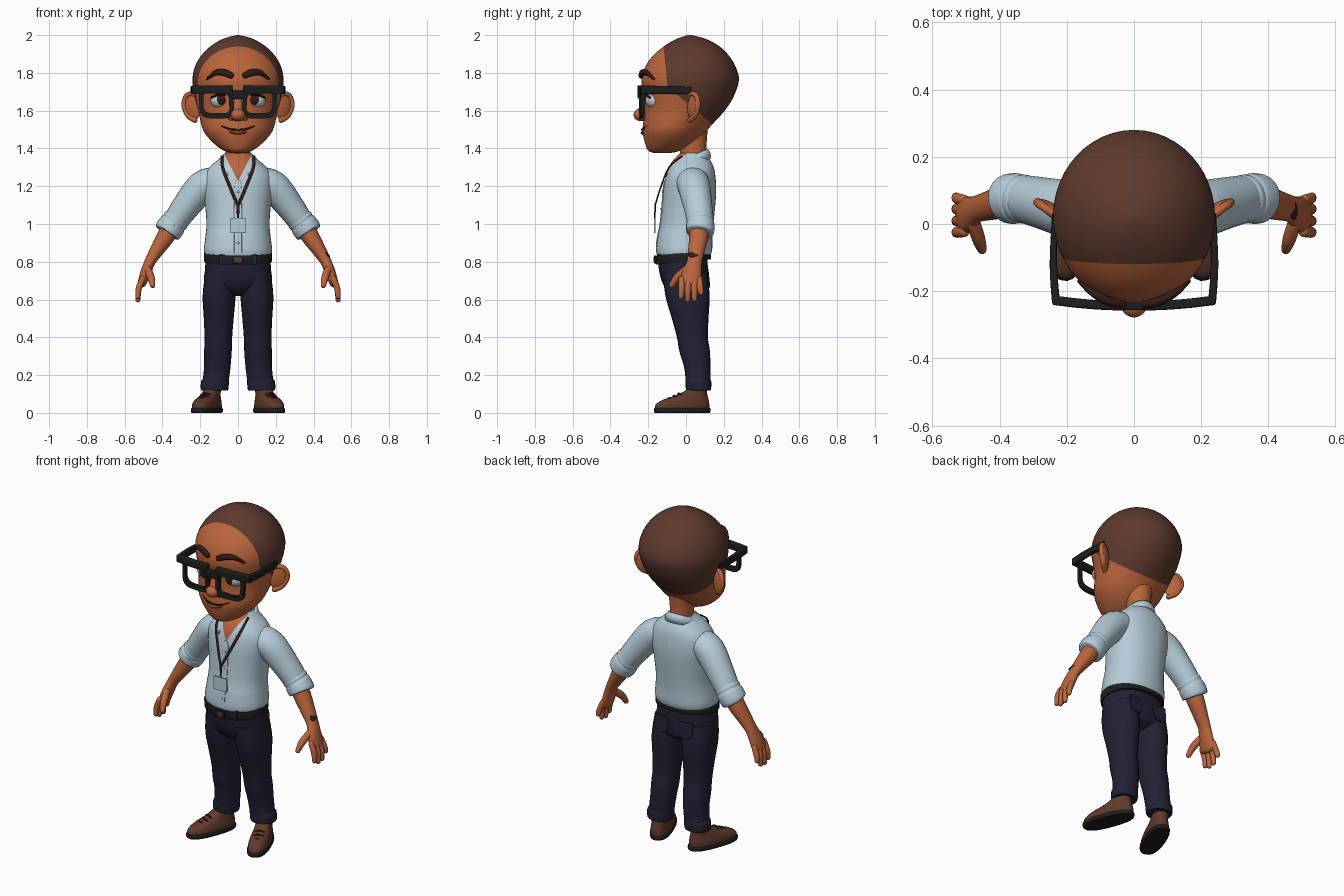
import bpy, bmesh, math
from mathutils import Vector, Matrix

if "Cube" in bpy.data.objects:
    bpy.data.objects.remove(bpy.data.objects["Cube"])


def material(name, rgb):
    m = bpy.data.materials.new(name)
    m.use_nodes = True
    m.diffuse_color = (*rgb, 1)
    bsdf = m.node_tree.nodes["Principled BSDF"]
    bsdf.inputs["Base Color"].default_value = (*rgb, 1)
    bsdf.inputs["Roughness"].default_value = 0.7
    return m


SKIN = material("skin", (.5, .13, .045))
HAIR = material("cropped hair", (.11, .042, .027))
SHIRT = material("pale blue cloth", (.47, .61, .70))
NAVY = material("navy denim", (.016, .015, .036))
LEATHER = material("brown leather", (.115, .043, .024))
BLACK = material("black", (.012, .013, .013))
BROW = material("dark brown", (.03, .011, .009))
WHITE = material("eye white", (.55, .6, .62))
LIP = material("lip", (.3, .07, .03))


def finish(name, bm, mats, mirror=False):
    bmesh.ops.recalc_face_normals(bm, faces=bm.faces)
    me = bpy.data.meshes.new(name)
    bm.to_mesh(me)
    bm.free()
    ob = bpy.data.objects.new(name, me)
    bpy.context.collection.objects.link(ob)
    for m in mats:
        me.materials.append(m)
    if mirror:
        ob.modifiers.new("mirror", 'MIRROR')
    bpy.ops.object.select_all(action='DESELECT')
    ob.select_set(True)
    bpy.context.view_layer.objects.active = ob
    bpy.ops.object.shade_smooth_by_angle(angle=math.radians(42))
    return ob


def spline(pts, steps):
    # Catmull-Rom through points of any dimension
    out = []
    for i in range(len(pts) - 1):
        a, b, c, d = (pts[max(i - 1, 0)], pts[i], pts[i + 1], pts[min(i + 2, len(pts) - 1)])
        for s in range(steps):
            t = s / steps
            out.append([.5 * (2 * q + (r - p) * t + (2 * p - 5 * q + 4 * r - w) * t * t
                              + (3 * q - p - 3 * r + w) * t ** 3) for p, q, r, w in zip(a, b, c, d)])
    return out + [list(pts[-1])]


def power(v, n):
    return math.copysign(abs(v) ** (2 / n), v)


def loft(name, pts, mats, sides=24, steps=4, flat=False, n=2, mirror=False,
         rounded=False, ref=(0, 1, 0), place=None):
    # points are x, y, z, radius across, radius along ref
    rows = spline(pts, steps)
    if rounded:
        for end, inner in ((0, 1), (-1, -2)):
            e = rows[end]
            d = (Vector(e[:3]) - Vector(rows[inner][:3])).normalized()
            r = min(e[3:])
            extra = [[*(Vector(e[:3]) + d * r * f), e[3] * g, e[4] * g]
                     for f, g in ((.5, .87), (.85, .53), (1, .05))]
            rows = extra[::-1] + rows if end == 0 else rows + extra
    bm = bmesh.new()
    loops = []
    for i, row in enumerate(rows):
        t = Vector(rows[min(i + 1, len(rows) - 1)][:3]) - Vector(rows[max(i - 1, 0)][:3])
        t = Vector((0, 0, 1)) if flat else t.normalized()
        v = Vector(ref)
        v = (v - t * v.dot(t)).normalized()
        u = t.cross(v)
        ring = []
        for k in range(sides):
            a = math.tau * k / sides
            ring.append(bm.verts.new(Vector(row[:3]) + u * row[3] * power(math.cos(a), n)
                                     + v * row[4] * power(math.sin(a), n)))
        loops.append(ring)
    for p, q in zip(loops, loops[1:]):
        for k in range(sides):
            bm.faces.new((p[k], p[k - 1], q[k - 1], q[k]))
    bm.faces.new(loops[0])
    bm.faces.new(loops[-1])
    if place:
        bm.transform(place)
    return finish(name, bm, mats, mirror)


def body(name, rings, mats, **kw):
    # rings are z, half width, front y, back y
    pts = [(0, (f + b) / 2, z, w, (b - f) / 2) for z, w, f, b in rings]
    return loft(name, pts, mats, flat=True, **kw)


def ball(name, loc, size, mats, turn=0, axis='Z', mirror=True):
    bm = bmesh.new()
    bmesh.ops.create_uvsphere(bm, u_segments=24, v_segments=16, radius=1)
    bm.transform(Matrix.Translation(loc) @ Matrix.Rotation(turn, 4, axis) @ Matrix.Diagonal((*size, 1)))
    return finish(name, bm, mats, mirror)


def box(name, loc, size, mat, mirror=False):
    bm = bmesh.new()
    bmesh.ops.create_cube(bm, size=1, matrix=Matrix.Translation(loc) @ Matrix.Diagonal((*size, 1)))
    return finish(name, bm, [mat], mirror)


def paint(ob, planes, index):
    # cut along planes, then colour what lies in front of all of them
    bm = bmesh.new()
    bm.from_mesh(ob.data)
    for co, no in planes:
        bmesh.ops.bisect_plane(bm, geom=bm.verts[:] + bm.edges[:] + bm.faces[:], plane_co=co, plane_no=no)
    for f in bm.faces:
        c = f.calc_center_median()
        if all((c - Vector(co)).dot(Vector(no)) > 0 for co, no in planes):
            f.material_index = index
    bm.to_mesh(ob.data)
    bm.free()


# Head with cropped hair
head = body("head", [
    (1.376, .03, -.17, -.08), (1.388, .075, -.2, -.03), (1.42, .12, -.215, .03), (1.46, .16, -.225, .08),
    (1.5, .186, -.23, .115), (1.55, .2, -.225, .16), (1.6, .21, -.22, .205), (1.67, .228, -.222, .25),
    (1.76, .241, -.237, .28), (1.83, .229, -.217, .264), (1.89, .196, -.176, .228),
    (1.94, .147, -.118, .178), (1.98, .08, -.05, .105), (2, .008, .01, .03)], [SKIN, HAIR], sides=48)
paint(head, [((0, -.12, 1.95), (0, 1, .1)), ((0, -.09, 1.72), (0, 1, 1.2))], 1)
loft("neck", [(0, .04, 1.28, .062, .07), (0, .037, 1.42, .066, .072), (0, .03, 1.5, .08, .085)], [SKIN], flat=True)

# Face
ball("nose", (0, -.236, 1.578), (.04, .042, .034), [SKIN], mirror=False)
loft("nose_bridge", [(0, -.205, 1.68, .02, .02), (0, -.235, 1.59, .026, .022)], [SKIN], rounded=True)
ball("nostril", (.034, -.224, 1.568), (.022, .026, .021), [SKIN])
eye = ball("eye", (.093, -.166, 1.655), (.054, .05, .044), [WHITE, SKIN])
paint(eye, [((0, 0, 1.684), (0, 0, 1))], 1)
ball("iris", (.09, -.2, 1.657), (.028, .019, .029), [BROW])
loft("upper_lash", [(.042, -.196, 1.672, .005, .005), (.09, -.215, 1.688, .007, .007),
                    (.142, -.19, 1.668, .005, .005)], [BROW], sides=8, mirror=True, rounded=True)
loft("eyebrow", [(.036, -.238, 1.786, .016, .014), (.075, -.23, 1.802, .018, .014),
                 (.12, -.206, 1.8, .014, .012), (.163, -.17, 1.768, .006, .006)],
     [BROW], sides=12, mirror=True, rounded=True)
loft("mouth", [(-.088, -.207, 1.52, .003, .003), (-.045, -.228, 1.503, .005, .005), (0, -.234, 1.499, .005, .005),
               (.045, -.228, 1.503, .005, .005), (.088, -.207, 1.52, .003, .003)], [BROW], sides=8, rounded=True, ref=(0, 0, 1))
loft("lower_lip", [(-.05, -.216, 1.49, .007, .006), (0, -.227, 1.482, .014, .01), (.05, -.216, 1.49, .007, .006)],
     [LIP], sides=10, rounded=True, ref=(0, 0, 1))

# Ears
ball("ear", (.24, .04, 1.62), (.055, .018, .072), [SKIN], turn=.6)
loft("ear_rim", [(.205, .0, 1.655, .009, .009), (.235, .026, 1.688, .012, .012), (.272, .053, 1.68, .013, .013),
                 (.287, .064, 1.63, .013, .013), (.265, .05, 1.575, .014, .014), (.228, .022, 1.55, .015, .015)],
     [SKIN], sides=12, mirror=True, rounded=True)

# Glasses
def frame_y(x):
    return -.25 + .3 * x * x


bm = bmesh.new()
loops = []
for rx, rz, dy in ((.09, .083, 0), (.09, .083, .02), (.068, .055, .02), (.068, .055, 0)):
    ring = []
    for k in range(40):
        a = math.tau * k / 40
        x = .115 + rx * power(math.cos(a), 4.5) + .008 * math.sin(a)
        ring.append(bm.verts.new((x, frame_y(x) + dy, 1.642 + rz * power(math.sin(a), 4.5))))
    loops.append(ring)
for i in range(4):
    p, q = loops[i - 1], loops[i]
    for k in range(40):
        bm.faces.new((p[k], p[k - 1], q[k - 1], q[k]))
finish("glasses_rim", bm, [BLACK], True)
loft("glasses_top_bar", [(x, frame_y(x) + .006, 1.712, .014, .022) for x in (.03, .1, .17, .24)],
     [BLACK], n=6, mirror=True, ref=(0, 0, 1))
loft("glasses_bridge", [(x, -.244, 1.685, .012, .022) for x in (-.045, 0, .045)], [BLACK], n=6, ref=(0, 0, 1))
loft("glasses_temple", [(.232, -.235, 1.711, .012, .022), (.24, -.12, 1.71, .011, .021), (.236, .03, 1.707, .008, .018)],
     [BLACK], n=6, mirror=True, ref=(0, 0, 1))

# Shirt
torso = body("shirt", [
    (.82, .172, -.15, .122), (.86, .181, -.157, .138), (.93, .173, -.15, .14), (1.0, .167, -.136, .145),
    (1.1, .174, -.126, .155), (1.18, .184, -.12, .16), (1.25, .182, -.108, .156), (1.3, .152, -.092, .147),
    (1.345, .1, -.062, .125), (1.375, .07, -.03, .105)], [SHIRT, SKIN], sides=40, n=2.2)
paint(torso, [((0, 0, 1.225), (s, 0, .5)) for s in (-1, 1)] + [((0, 0, 0), (0, -1, 0))], 1)
loft("shirt_placket", [(0, -.156, .85, .02, .004), (0, -.15, .93, .02, .004), (0, -.136, 1.0, .02, .004),
                       (0, -.126, 1.1, .02, .004), (0, -.119, 1.19, .018, .004), (0, -.112, 1.23, .012, .004)],
     [SHIRT], n=6)
for z, y in ((.9, -.157), (1.08, -.132), (1.17, -.125)):
    ball("shirt_button", (0, y, z), (.007, .003, .007), [WHITE], mirror=False)
loft("sleeve", [(.1, .03, 1.235, .07, .085), (.185, .042, 1.2, .084, .086), (.27, .062, 1.1, .075, .077),
                (.335, .076, 1.01, .066, .07), (.36, .078, .975, .064, .066)], [SHIRT], mirror=True)
loft("rolled_cuff", [(.318, .072, 1.035, .062, .066), (.328, .074, 1.022, .071, .073), (.338, .075, 1.008, .068, .071),
                     (.348, .076, .995, .073, .075), (.372, .075, .962, .073, .074), (.378, .074, .953, .064, .064)],
     [SHIRT], mirror=True)

# Collar, a leaning band that ends in two points
bm = bmesh.new()
strip = []
for i in range(41):
    t = i / 20 - 1
    a = t * math.radians(162)
    s, c = math.sin(a), math.cos(a)
    top = bm.verts.new((.076 * s, .032 + .082 * c, 1.362 + .036 * c))
    mid = bm.verts.new((.088 * s, .03 + .098 * c, 1.352 + .03 * c))
    low = bm.verts.new(((.1 + .09 * abs(t) ** 12) * s, .026 + (.108 + .035 * t ** 8) * c,
                        1.318 + .03 * c - .028 * abs(t) ** 10))
    strip.append((top, mid, low))
for p, q in zip(strip, strip[1:]):
    for j in (0, 1):
        bm.faces.new((p[j], p[j + 1], q[j + 1], q[j]))
collar = finish("collar", bm, [SHIRT])
collar.modifiers.new("thickness", 'SOLIDIFY').thickness = .012

# Lanyard and badge
loft("lanyard", [(.084, -.02, 1.36, .008, .004), (.082, -.09, 1.3, .008, .004), (.04, -.135, 1.19, .008, .004),
                 (.002, -.163, 1.1, .008, .004)], [BROW], sides=8, mirror=True)
loft("lanyard_clip", [(0, -.163, 1.11, .008, .004), (0, -.165, 1.03, .006, .004)], [BROW], sides=8)
box("badge", (0, -.166, .992), (.086, .008, .08), SHIRT)

# Arms and hands
loft("forearm", [(.345, .072, 1.0, .05, .052), (.385, .067, .93, .047, .05), (.43, .055, .86, .037, .044),
                 (.466, .045, .8, .029, .04), (.488, .032, .745, .028, .05), (.507, .025, .69, .024, .056)],
     [SKIN], mirror=True, rounded=True)
for name, y, y2, tip in (("index", -.022, -.026, .615), ("middle", .012, .008, .598),
                         ("ring", .043, .045, .602), ("little", .07, .08, .635)):
    loft(name + "_finger", [(.505, y, .71, .016, .017), (.525, (y + y2) / 2, .66, .016, .017),
                            (.53, y2, tip, .013, .014)], [SKIN], sides=12, mirror=True, rounded=True)
loft("thumb", [(.478, .005, .76, .02, .022), (.462, -.045, .72, .02, .02), (.452, -.075, .675, .014, .015)],
     [SKIN], sides=12, mirror=True, rounded=True)
ball("wrist_mark", (.475, .04, .838), (.006, .028, .02), [BROW], turn=-.6, axis='Y', mirror=False)

# Trousers
body("trouser_hips", [(.62, .05, -.06, .07), (.65, .13, -.1, .11), (.69, .178, -.125, .12), (.75, .176, -.142, .117),
                      (.82, .17, -.15, .113)], [NAVY], sides=36, n=2.3)
loft("trouser_leg", [(.094, -.005, .74, .08, .118), (.1, .008, .62, .087, .117), (.102, .022, .5, .079, .097),
                     (.104, .034, .4, .073, .082), (.106, .045, .33, .073, .081), (.11, .06, .24, .07, .07),
                     (.12, .065, .15, .069, .065)], [NAVY], flat=True, n=2.2, mirror=True)
loft("trouser_cuff", [(.123, .066, .118, .069, .064), (.124, .066, .128, .073, .067), (.122, .066, .165, .074, .068),
                      (.12, .065, .18, .067, .062)], [NAVY], flat=True, n=2.2, mirror=True)
for s in (-1, 1):
    loft("back_pocket", [(s * .08, .115, .76, .045, .004), (s * .083, .122, .69, .042, .004),
                         (s * .083, .124, .665, .02, .004)], [NAVY], n=5)

# Belt, tilted up at the back
lean = Matrix.Translation((0, 0, .825)) @ Matrix.Rotation(.1, 4, 'X')
loft("belt", [(0, -.016, -.024, .176, .142), (0, -.016, -.02, .18, .147), (0, -.016, .02, .18, .147),
              (0, -.016, .024, .176, .142)], [BLACK], sides=40, steps=2, flat=True, n=2.25, place=lean)
box("buckle", (0, -.164, .812), (.06, .012, .044), BLACK)
box("buckle_window", (0, -.17, .812), (.036, .004, .024), LEATHER)
box("belt_loop", (.09, -.143, .814), (.014, .02, .056), NAVY, True)

# Shoes, toes turned out
foot = Matrix.Translation((.165, -.02, 0)) @ Matrix.Rotation(.36, 4, 'Z')
loft("shoe_sole", [(0, 0, 0, .057, .152), (0, 0, .006, .06, .156), (0, 0, .022, .06, .156), (0, 0, .026, .055, .15)],
     [BLACK], steps=2, flat=True, n=2.5, mirror=True, place=foot)
loft("shoe_upper", [(0, 0, .02, .056, .151), (0, .002, .045, .056, .148), (0, .02, .07, .051, .126),
                    (0, .052, .092, .045, .088), (0, .078, .118, .042, .058), (0, .084, .135, .038, .05)],
     [LEATHER], sides=32, flat=True, n=2.4, mirror=True, place=foot)
for i in range(3):
    y, z = -.07 + .027 * i, .078 + .012 * i
    loft("shoelace", [(-.026, y, z - .006, .004, .004), (0, y - .004, z + .002, .005, .004),
                      (.026, y, z - .006, .004, .004)], [BROW], sides=8, mirror=True, rounded=True, place=foot)
